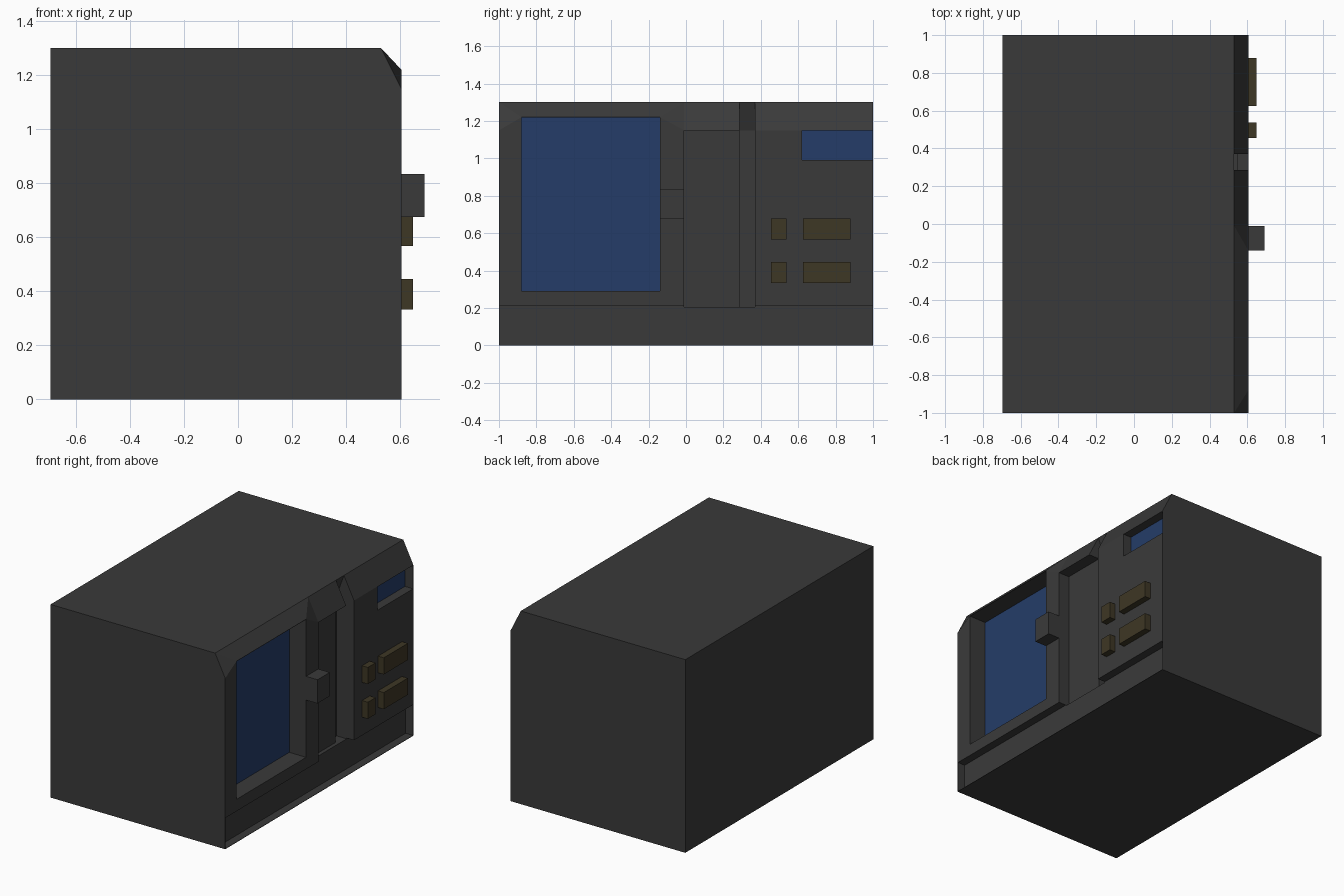
import bpy
import bmesh

cube = bpy.data.objects.get("Cube")
if cube:
    bpy.data.objects.remove(cube, do_unlink=True)


def material(name, rgb):
    m = bpy.data.materials.new(name)
    m.use_nodes = True
    m.diffuse_color = (*rgb, 1)
    m.node_tree.nodes["Principled BSDF"].inputs["Base Color"].default_value = (*rgb, 1)
    return m


GREY = material("charcoal grey", (0.042, 0.042, 0.042))
BLUE = material("screen blue", (0.018, 0.046, 0.14))
BROWN = material("dark bronze", (0.048, 0.038, 0.018))


def finish(name, bm, mat):
    bmesh.ops.recalc_face_normals(bm, faces=bm.faces)
    mesh = bpy.data.meshes.new(name)
    bm.to_mesh(mesh)
    bm.free()
    mesh.materials.append(mat)
    obj = bpy.data.objects.new(name, mesh)
    bpy.context.collection.objects.link(obj)
    return obj


def prism(name, profile, y0, y1, mat):
    """Extrude an x-z profile along y."""
    bm = bmesh.new()
    ends = [[bm.verts.new((x, y, z)) for x, z in profile] for y in (y0, y1)]
    n = len(profile)
    for ring in ends:
        bm.faces.new(ring)
    for i in range(n):
        j = (i + 1) % n
        bm.faces.new((ends[0][i], ends[0][j], ends[1][j], ends[1][i]))
    return finish(name, bm, mat)


def box(name, x0, x1, y0, y1, z0, z1, mat):
    return prism(name, [(x0, z0), (x1, z0), (x1, z1), (x0, z1)], y0, y1, mat)


FACE, BACK, LIP, TOP = 0.605, -0.695, 0.53, 1.3
DEEP = 0.475          # back plane of the deep recesses
OUT = 0.8             # cutters reach past the control side
FLOOR = 0.205


def make_body():
    # Lofted cabinet; the chamfer gets shallower around the window
    stations = [(-1, 1.15), (-0.88, 1.22), (-0.14, 1.22), (-0.01, 1.15), (1, 1.15)]
    bm = bmesh.new()
    rings = []
    for y, edge in stations:
        pts = [(BACK, 0), (FACE, 0), (FACE, edge), (LIP, TOP), (BACK, TOP)]
        rings.append([bm.verts.new((x, y, z)) for x, z in pts])
    for k, (a, b) in enumerate(zip(rings, rings[1:])):
        for i in range(5):
            j = (i + 1) % 5
            if i == 2 and k == 0:
                bm.faces.new((a[2], a[3], b[2]))
                bm.faces.new((a[3], b[3], b[2]))
            elif i == 2 and k == 2:
                bm.faces.new((a[2], a[3], b[3]))
                bm.faces.new((a[2], b[3], b[2]))
            else:
                bm.faces.new((a[i], a[j], b[j], b[i]))
    bm.faces.new(rings[0])
    bm.faces.new(rings[-1])
    return finish("cabinet", bm, GREY)


body = make_body()

# Recesses in the control side
cutters = [
    box("window_cut", DEEP, OUT, -0.88, -0.14, 0.29, 1.218, GREY),
    box("door_cut", 0.525, OUT, -0.01, 0.3, FLOOR, 1.148, GREY),
    prism("groove_cut", [(OUT, FLOOR), (DEEP, FLOOR), (DEEP, 1.15), (LIP, TOP),
                         (LIP, 1.4), (OUT, 1.4)], 0.285, 0.37, GREY),
    box("kick_cut", 0.55, OUT, -0.997, 0.997, 0.003, 0.21, GREY),
    box("display_cut", 0.54, OUT, 0.62, 0.997, 0.99, 1.148, GREY),
]
bpy.context.view_layer.objects.active = body
for cutter in cutters:
    cutter.hide_render = True
    mod = body.modifiers.new(cutter.name, "BOOLEAN")
    mod.operation = "DIFFERENCE"
    mod.solver = "EXACT"
    mod.object = cutter
    bpy.ops.object.modifier_apply(modifier=mod.name)
    bpy.data.objects.remove(cutter, do_unlink=True)

# Glass panes at the back of their recesses
box("window_glass", DEEP - 0.001, DEEP + 0.005, -0.88, -0.14, 0.29, 1.218, BLUE)
box("display_glass", 0.539, 0.545, 0.62, 0.997, 0.99, 1.148, BLUE)

# Door handle and button grid
box("door_handle", FACE - 0.01, 0.69, -0.14, -0.01, 0.675, 0.835, GREY)
for row, z in (("lower", 0.333), ("upper", 0.567)):
    for size, y0, y1 in (("small", 0.455, 0.537), ("wide", 0.625, 0.88)):
        box(f"{row}_{size}_button", FACE - 0.01, 0.648, y0, y1, z, z + 0.112, BROWN)
